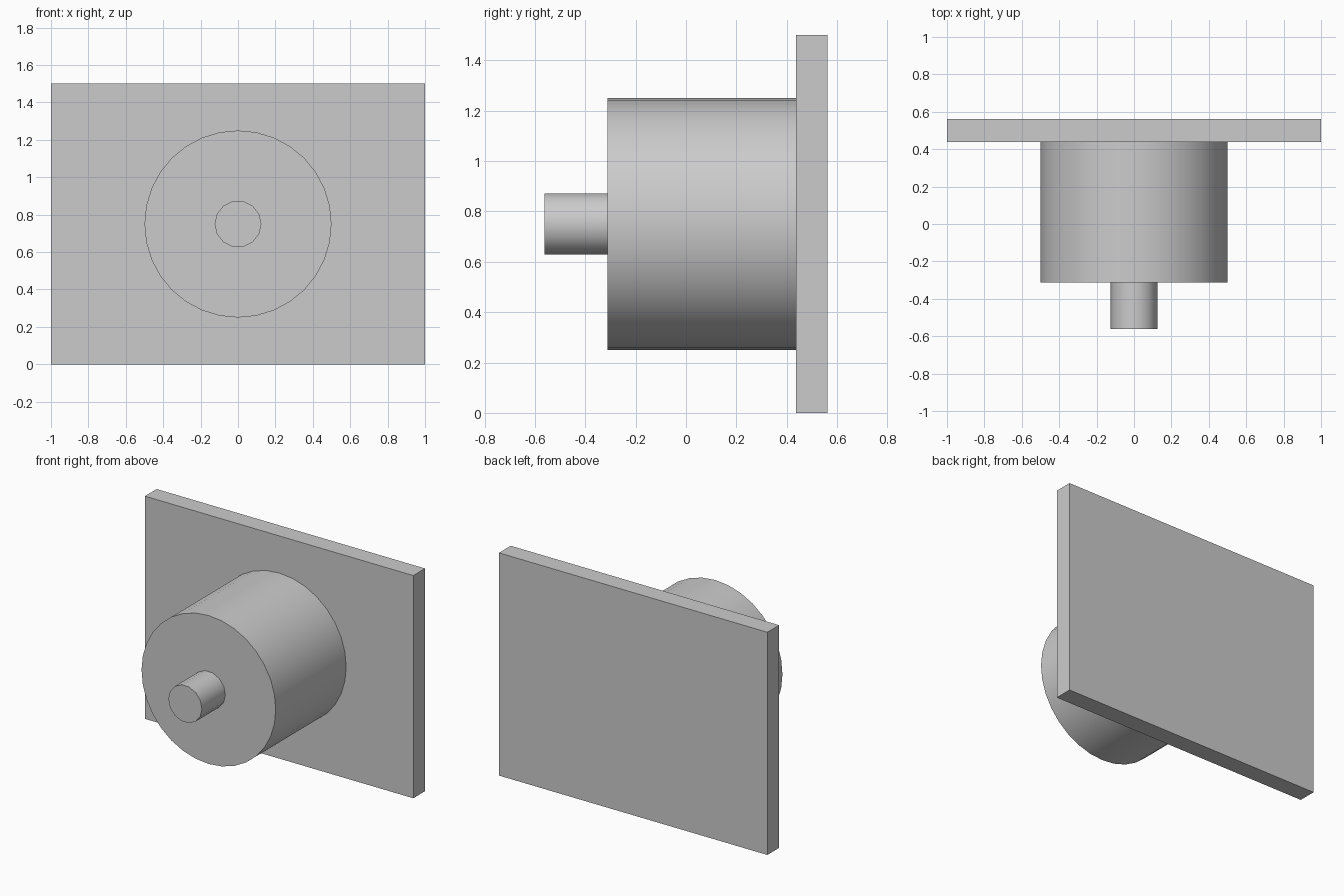
import bpy
import math

cube = bpy.data.objects.get("Cube")
if cube:
    bpy.data.objects.remove(cube, do_unlink=True)

CENTRE_Z = 0.75

grey = bpy.data.materials.new("light grey")
grey.use_nodes = True
colour = (0.6, 0.6, 0.6, 1)
grey.diffuse_color = colour
grey.node_tree.nodes["Principled BSDF"].inputs["Base Color"].default_value = colour


def finish(name):
    obj = bpy.context.object
    obj.name = name
    obj.data.materials.append(grey)
    bpy.ops.object.transform_apply(location=False, rotation=True, scale=True)
    return obj


def add_cylinder(name, radius, front, back, sides):
    """Cylinder lying along y, with a vertex on each x side."""
    bpy.ops.mesh.primitive_cylinder_add(
        vertices=sides, radius=radius, depth=back - front,
        location=(0, (front + back) / 2, CENTRE_Z))
    obj = bpy.context.object
    # Turn the ring so its first vertex points along x, then lay it down
    obj.rotation_euler = (math.pi / 2, 0, math.pi / 2)
    obj.rotation_mode = 'XYZ'
    for v in obj.data.vertices:
        v.co.x, v.co.y = v.co.y, -v.co.x
    obj.rotation_euler = (math.pi / 2, 0, 0)
    finish(name)
    bpy.ops.object.shade_smooth_by_angle(angle=math.radians(35))
    return obj


# Upright mounting plate at the back
bpy.ops.mesh.primitive_cube_add(size=1, location=(0, 0.5, CENTRE_Z))
bpy.context.object.scale = (2, 0.125, 1.5)
finish("back_plate")

# Drum and the short shaft in front of it
add_cylinder("drum", 0.5, -0.3125, 0.4375, 32)
add_cylinder("shaft", 0.125, -0.5625, -0.3125, 14)
